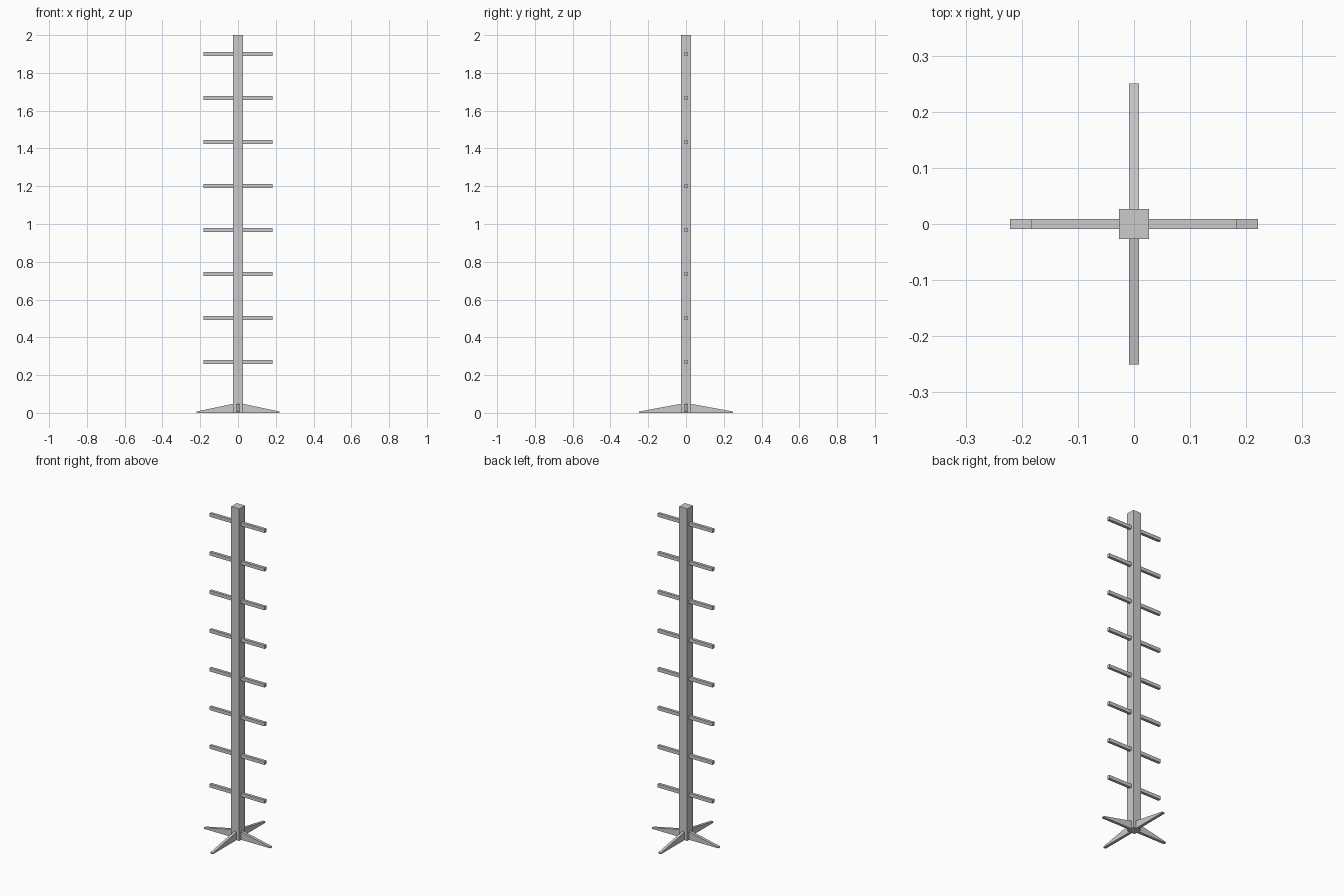
import bpy, bmesh
from math import pi
from mathutils import Matrix

if "Cube" in bpy.data.objects:
    bpy.data.objects.remove(bpy.data.objects["Cube"])


def make_object(name, bm):
    bmesh.ops.recalc_face_normals(bm, faces=bm.faces)
    mesh = bpy.data.meshes.new(name)
    bm.to_mesh(mesh)
    bm.free()
    obj = bpy.data.objects.new(name, mesh)
    bpy.context.collection.objects.link(obj)
    return obj


def box(name, size, center):
    bm = bmesh.new()
    bmesh.ops.create_cube(bm, size=1, matrix=Matrix.Translation(center) @ Matrix.Diagonal((*size, 1)))
    return make_object(name, bm)


def leg(name, length, angle):
    # tapered side profile, extruded across the leg width
    profile = [(POST / 2, 0), (length, 0), (length, 0.007), (POST / 2, 0.048)]
    bm = bmesh.new()
    face = bm.faces.new([bm.verts.new((x, -BAR / 2, z)) for x, z in profile])
    side = bmesh.ops.extrude_face_region(bm, geom=[face])["geom"]
    bmesh.ops.translate(bm, vec=(0, BAR, 0), verts=[v for v in side if isinstance(v, bmesh.types.BMVert)])
    bm.transform(Matrix.Rotation(angle, 4, 'Z'))
    return make_object(name, bm)


POST = 0.053   # post thickness
BAR = 0.017    # rung and leg width

# central square post
box("post", (POST, POST, 2.0), (0, 0, 1.0))

# eight rungs running through the post
for i in range(8):
    box(f"rung_{i + 1}", (0.366, BAR, 0.021), (0, 0, 0.27 + i * 1.63 / 7))

# four wedge feet
for i, (name, length) in enumerate((("right_leg", 0.221), ("back_leg", 0.25),
                                    ("left_leg", 0.221), ("front_leg", 0.25))):
    leg(name, length, i * pi / 2)
